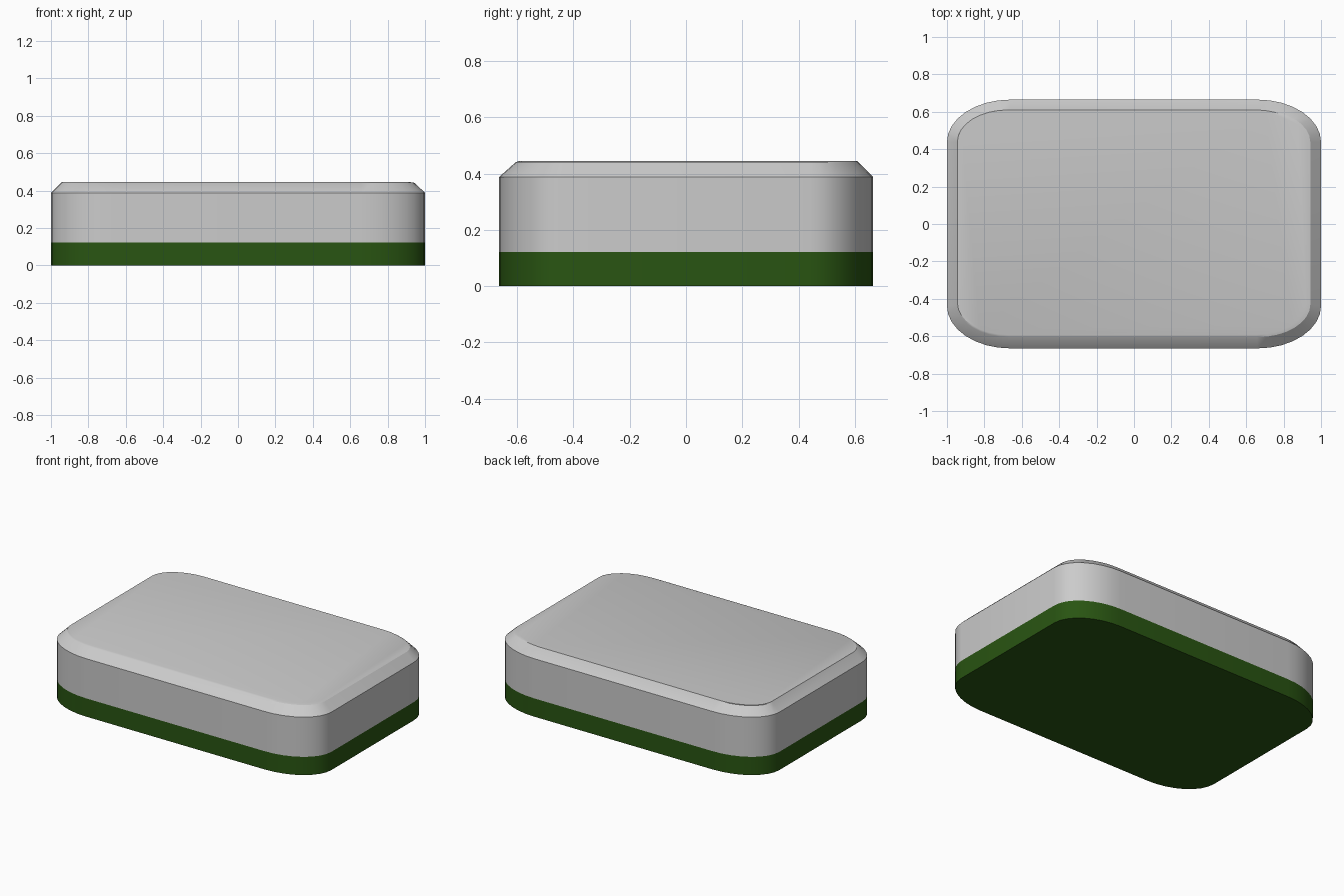
import bpy, bmesh, math

if "Cube" in bpy.data.objects:
    bpy.data.objects.remove(bpy.data.objects["Cube"])

SEG = 8  # segments per rounded corner


def outline(x0, x1, y0, y1, z, rx, ry):
    """Rounded rectangle with elliptical corners, counter-clockwise."""
    corners = [(x1 - rx, y1 - ry), (x0 + rx, y1 - ry),
               (x0 + rx, y0 + ry), (x1 - rx, y0 + ry)]
    pts = []
    for q, (cx, cy) in enumerate(corners):
        for i in range(SEG + 1):
            a = math.radians(90) * (q + i / SEG)
            pts.append((cx + rx * math.cos(a), cy + ry * math.sin(a), z))
    return pts


def loft(name, rings, cap_bottom=False, cap_top=False, mat=None):
    """Bridge stacked outlines into one shell."""
    bm = bmesh.new()
    loops = [[bm.verts.new(p) for p in outline(*r)] for r in rings]
    n = len(loops[0])
    for low, high in zip(loops, loops[1:]):
        for i in range(n):
            j = (i + 1) % n
            bm.faces.new((low[i], low[j], high[j], high[i]))
    if cap_bottom:
        bm.faces.new(loops[0][::-1])
    if cap_top:
        bm.faces.new(loops[-1])
    me = bpy.data.meshes.new(name)
    bm.to_mesh(me)
    bm.free()
    ob = bpy.data.objects.new(name, me)
    bpy.context.collection.objects.link(ob)
    if mat:
        me.materials.append(mat)
    bpy.ops.object.select_all(action='DESELECT')
    ob.select_set(True)
    bpy.context.view_layer.objects.active = ob
    bpy.ops.object.shade_smooth_by_angle(angle=math.radians(25))
    return ob


green = bpy.data.materials.new("dark_green")
green.diffuse_color = (0.022, 0.09, 0.006, 1)
green.use_nodes = True
green.node_tree.nodes["Principled BSDF"].inputs["Base Color"].default_value = green.diffuse_color

W, D = 1.0, 0.665
RX, RY = 0.34, 0.227


def body(z):
    return (-W, W, -D, D, z, RX, RY)


# Green base layer
loft("base_layer", [body(0), body(0.122)], cap_bottom=True, mat=green)

# Grey upper block: wall, chamfer, then the slightly off-centre top panel
loft("upper_block", [
    body(0.122),
    body(0.388),
    (-0.946, 0.943, -0.605, 0.612, 0.441, 0.285, 0.175),
    (-0.944, 0.92, -0.592, 0.610, 0.445, 0.27, 0.17),
], cap_top=True)
